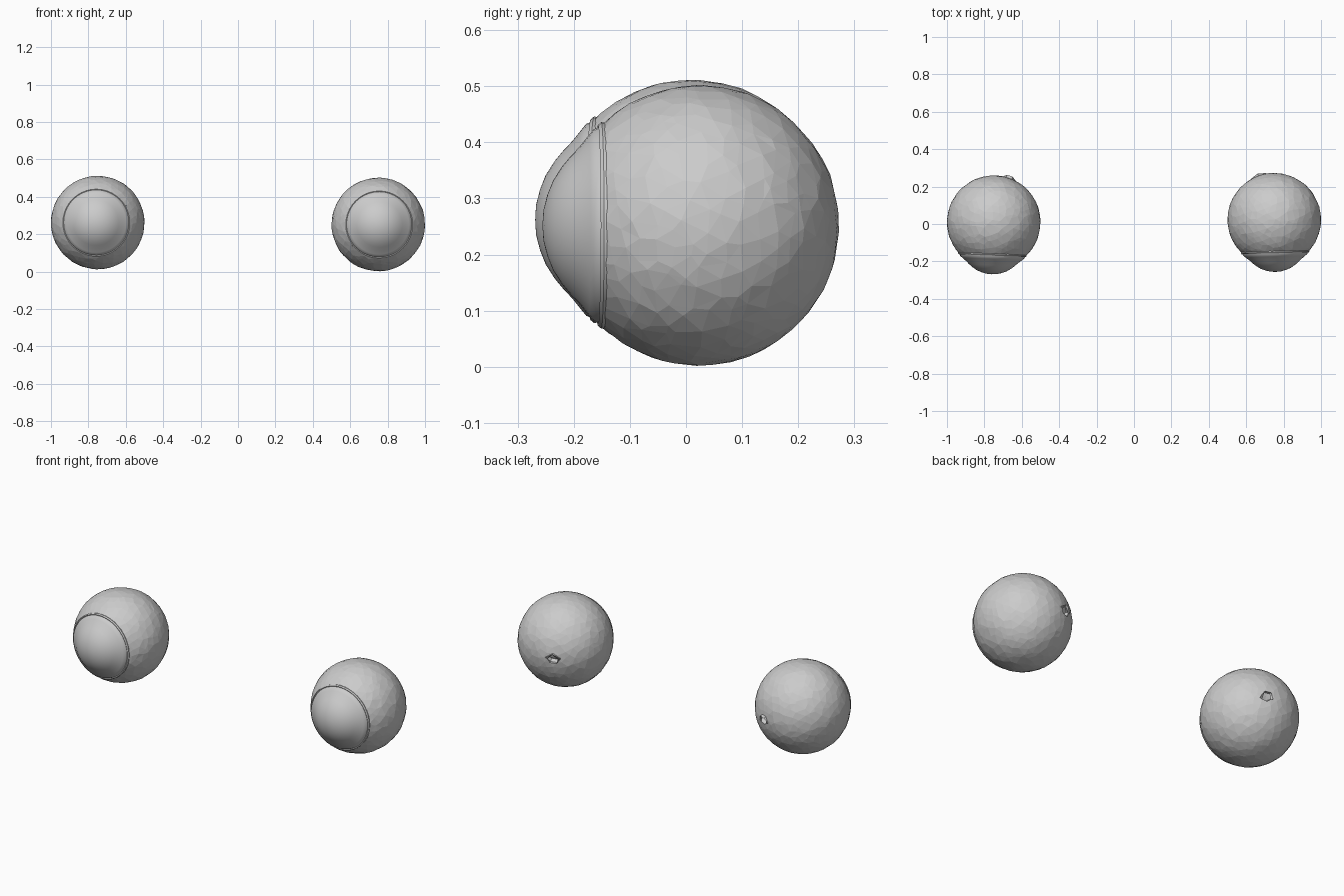
import bpy, bmesh, math, random
from mathutils import Vector, Matrix

if "Cube" in bpy.data.objects:
    bpy.data.objects.remove(bpy.data.objects["Cube"])

random.seed(4)
R = 0.25

grey = bpy.data.materials.new("pale_grey")
grey.diffuse_color = (0.6, 0.6, 0.6, 1)
grey.use_nodes = True
grey.node_tree.nodes["Principled BSDF"].inputs["Base Color"].default_value = grey.diffuse_color


def finish(bm, name, location, yaw):
    bmesh.ops.recalc_face_normals(bm, faces=bm.faces)
    mesh = bpy.data.meshes.new(name)
    bm.to_mesh(mesh)
    bm.free()
    mesh.materials.append(grey)
    obj = bpy.data.objects.new(name, mesh)
    bpy.context.collection.objects.link(obj)
    obj.location = location
    obj.rotation_euler = (0, 0, yaw)
    return obj


def eyeball(name, location, yaw, side):
    """Faceted ball, cut open at the front, with a small nerve pit at the back."""
    bm = bmesh.new()
    bmesh.ops.create_icosphere(bm, subdivisions=4, radius=R)
    # turn a vertex to the nerve position, nearer the nose than the middle
    nerve = Vector((-side * 0.29, 0.95, -0.04)).normalized()
    bm.verts.ensure_lookup_table()
    top = max(bm.verts, key=lambda v: v.co.z)
    bm.transform(top.co.rotation_difference(nerve).to_matrix().to_4x4())
    # irregular facets
    for v in bm.verts:
        if v is not top:
            shift = Vector([random.uniform(-0.011, 0.011) for _ in range(3)])
            v.co = (v.co + shift).normalized() * (R + random.uniform(-0.001, 0.001))
    # nerve pit
    pit = list(top.link_faces)
    bmesh.ops.inset_region(bm, faces=pit, thickness=0.014)
    bmesh.ops.inset_region(bm, faces=pit, thickness=0.004, depth=-0.018)
    # front opening under the cornea
    bmesh.ops.bisect_plane(bm, geom=bm.verts[:] + bm.edges[:] + bm.faces[:],
                           plane_co=(0, -0.17, 0), plane_no=(0, -1, 0),
                           clear_outer=True)
    return finish(bm, name, location, yaw)


def cornea(name, location, yaw):
    """Bulging front cap with a raised lip, turned around the y axis."""
    profile = [(0.174, 0.160), (0.183, 0.167), (0.184, 0.174), (0.179, 0.180),
               (0.175, 0.178), (0.171, 0.188), (0.160, 0.197), (0.140, 0.213),
               (0.122, 0.230), (0.105, 0.244), (0.080, 0.260), (0.055, 0.270),
               (0.028, 0.277), (0, 0.279)]
    bm = bmesh.new()
    verts = [bm.verts.new((r, -f, 0)) for r, f in profile]
    edges = [bm.edges.new(pair) for pair in zip(verts, verts[1:])]
    bmesh.ops.spin(bm, geom=verts + edges, cent=(0, 0, 0), axis=(0, 1, 0),
                   angle=math.tau, steps=40, use_merge=True)
    bmesh.ops.remove_doubles(bm, verts=bm.verts, dist=0.0005)
    obj = finish(bm, name, location, yaw)
    bpy.ops.object.select_all(action='DESELECT')
    obj.select_set(True)
    bpy.context.view_layer.objects.active = obj
    bpy.ops.object.shade_smooth_by_angle(angle=math.radians(40))
    return obj


# the pair of eyes, each turned slightly outwards
for label, side, loc, yaw in (("left", -1, (-0.75, 0.01, 0.262), -0.042),
                              ("right", 1, (0.75, 0.023, 0.252), 0.028)):
    eyeball(label + "_eyeball", loc, yaw, side)
    cornea(label + "_cornea", loc, yaw)
